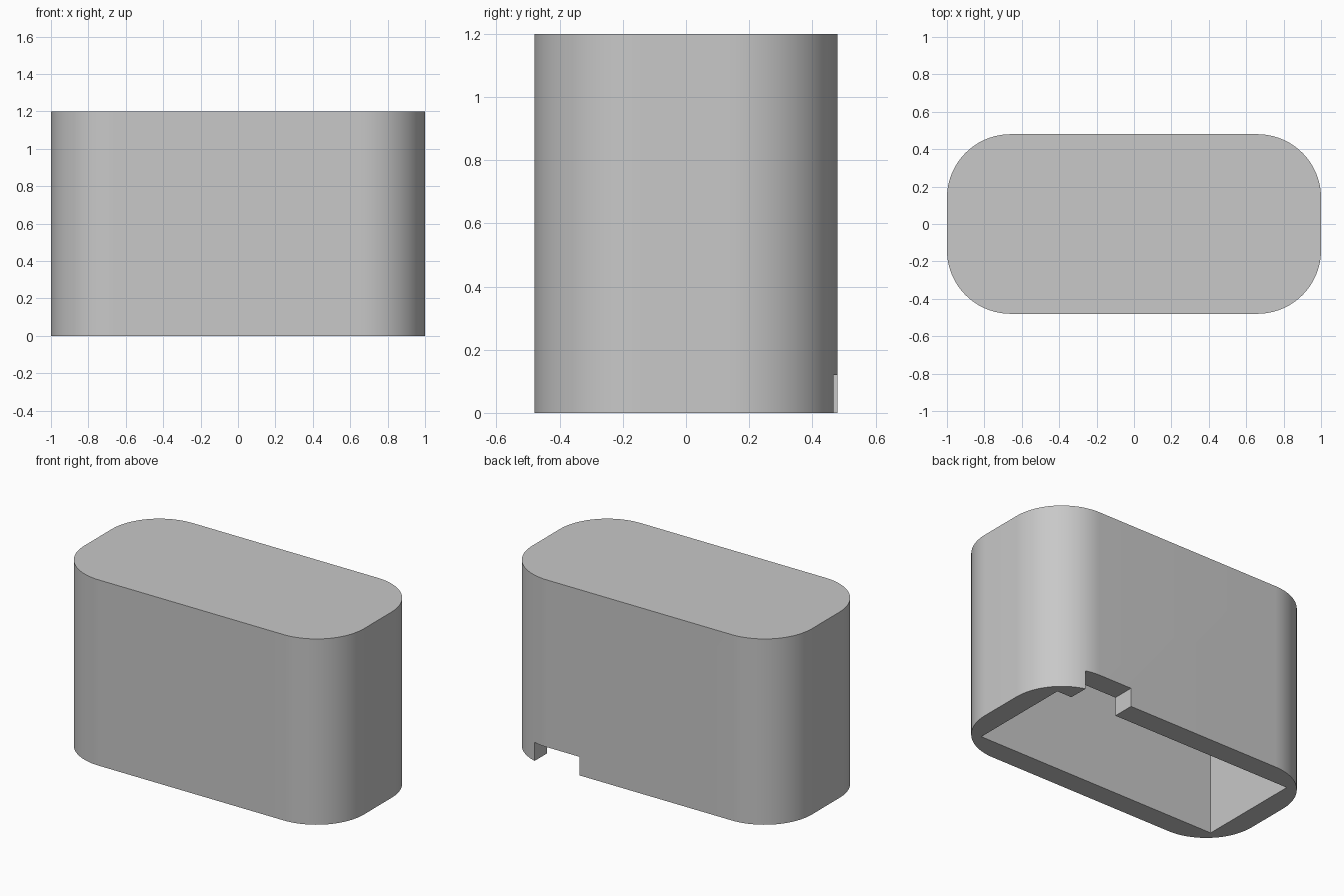
import bpy
import bmesh
import math

HALF_X, HALF_Y, HEIGHT = 1.0, 0.48, 1.2
RADIUS, WALL = 0.34, 0.14
SEGMENTS = 24

old = bpy.data.objects.get("Cube")
if old:
    bpy.data.objects.remove(old, do_unlink=True)

grey = bpy.data.materials.new("plain grey")
grey.use_nodes = True
colour = (0.58, 0.58, 0.58, 1)
grey.diffuse_color = colour
grey.node_tree.nodes["Principled BSDF"].inputs["Base Color"].default_value = colour


def prism(name, outline, z0, z1):
    """Extrude a flat outline from z0 up to z1."""
    bm = bmesh.new()
    base = bm.faces.new([bm.verts.new((x, y, z0)) for x, y in outline])
    top = bmesh.ops.extrude_face_region(bm, geom=[base])
    verts = [v for v in top["geom"] if isinstance(v, bmesh.types.BMVert)]
    bmesh.ops.translate(bm, vec=(0, 0, z1 - z0), verts=verts)
    bmesh.ops.recalc_face_normals(bm, faces=bm.faces)
    mesh = bpy.data.meshes.new(name)
    bm.to_mesh(mesh)
    bm.free()
    mesh.materials.append(grey)
    obj = bpy.data.objects.new(name, mesh)
    bpy.context.collection.objects.link(obj)
    return obj


def rectangle(x0, x1, y0, y1):
    return [(x0, y0), (x1, y0), (x1, y1), (x0, y1)]


def rounded_rectangle():
    points = []
    corners = [(1, 1), (-1, 1), (-1, -1), (1, -1)]
    for quarter, (sx, sy) in enumerate(corners):
        for i in range(SEGMENTS + 1):
            a = (quarter + i / SEGMENTS) * math.pi / 2
            points.append((sx * (HALF_X - RADIUS) + RADIUS * math.cos(a),
                           sy * (HALF_Y - RADIUS) + RADIUS * math.sin(a)))
    return points


def cut(target, cutter):
    """Subtract the cutter, then discard it."""
    cutter.hide_render = True
    mod = target.modifiers.new("cut", "BOOLEAN")
    mod.operation = "DIFFERENCE"
    mod.solver = "EXACT"
    mod.object = cutter
    bpy.context.view_layer.objects.active = target
    bpy.ops.object.modifier_apply(modifier=mod.name)
    bpy.data.objects.remove(cutter, do_unlink=True)


# Outer shell with rounded vertical corners
cover = prism("cover_shell", rounded_rectangle(), 0, HEIGHT)

# Square-cornered cavity, open at the bottom
ix, iy = HALF_X - WALL, HALF_Y - WALL
cut(cover, prism("cavity_cutter", rectangle(-ix, ix, -iy, iy), -0.2, HEIGHT - WALL))

# Cable notch through the lower back wall
cut(cover, prism("notch_cutter", rectangle(0.425, 0.755, 0.2, 0.6), -0.2, 0.12))

# Smooth the round corners, keep the other edges crisp
bpy.ops.object.select_all(action="DESELECT")
cover.select_set(True)
bpy.context.view_layer.objects.active = cover
bpy.ops.object.shade_smooth_by_angle(angle=math.radians(30))
